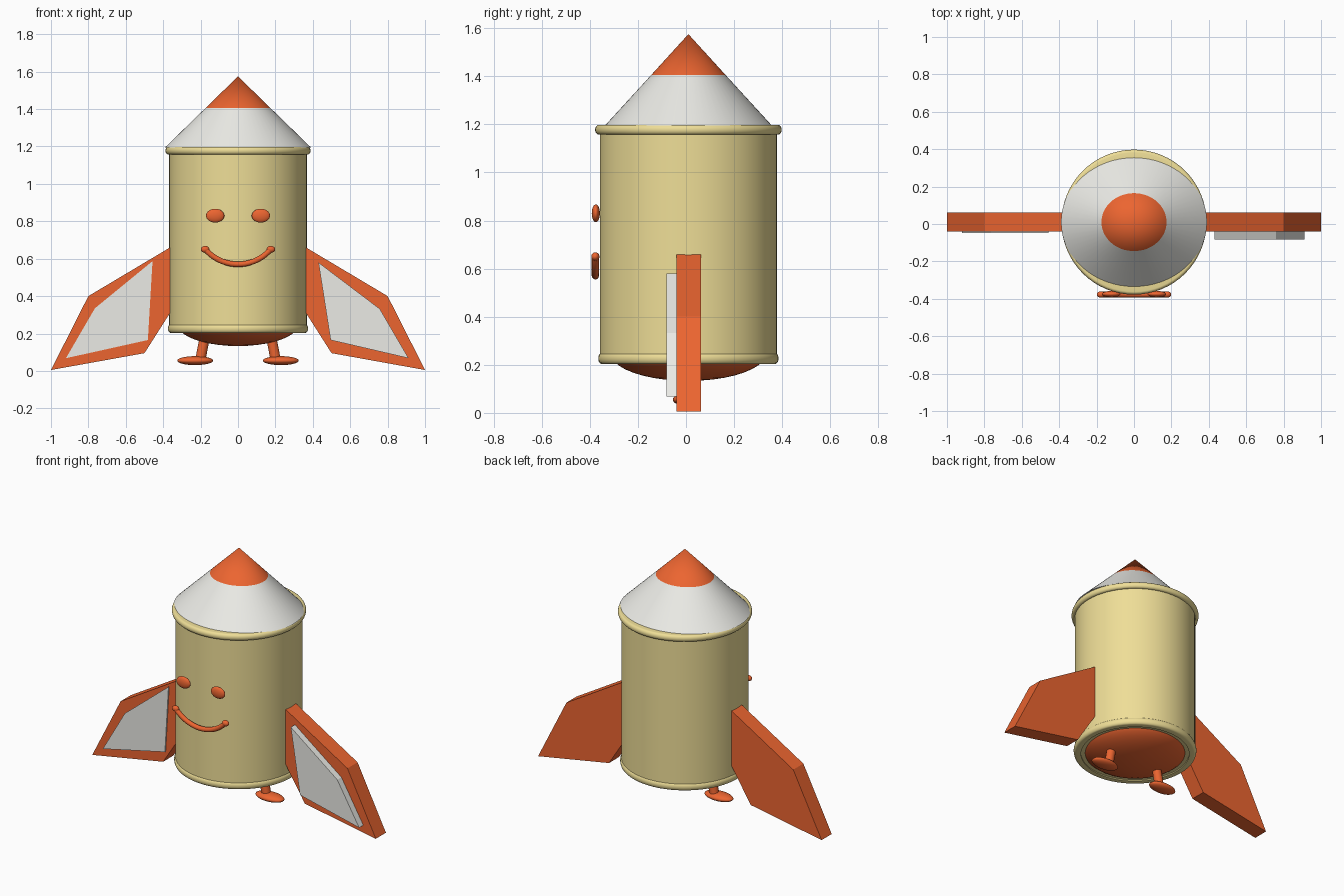
import bpy, bmesh, math
from mathutils import Vector

if "Cube" in bpy.data.objects:
    bpy.data.objects.remove(bpy.data.objects["Cube"])

CY = 0.01  # centre line of the hull in y


def material(name, rgb):
    m = bpy.data.materials.new(name)
    m.diffuse_color = (*rgb, 1)
    m.use_nodes = True
    m.node_tree.nodes["Principled BSDF"].inputs["Base Color"].default_value = m.diffuse_color
    return m


orange = material("orange", (0.84, 0.13, 0.03))
tan = material("tan", (0.86, 0.73, 0.31))
pale = material("pale", (0.83, 0.83, 0.79))


def finish(name, bm, mat, smooth=True):
    bmesh.ops.recalc_face_normals(bm, faces=bm.faces)
    me = bpy.data.meshes.new(name)
    bm.to_mesh(me)
    bm.free()
    me.materials.append(mat)
    ob = bpy.data.objects.new(name, me)
    bpy.context.collection.objects.link(ob)
    if smooth:
        bpy.ops.object.select_all(action='DESELECT')
        ob.select_set(True)
        bpy.context.view_layer.objects.active = ob
        bpy.ops.object.shade_smooth_by_angle(angle=math.radians(35))
    return ob


def lathe(name, profile, mat, sy=1.0, n=64):
    """Spin an (r, z) profile round the hull axis; sy squashes it in y."""
    bm = bmesh.new()
    vs = [bm.verts.new((r, 0, z)) for r, z in profile]
    es = [bm.edges.new(p) for p in zip(vs, vs[1:])]
    bmesh.ops.spin(bm, geom=vs + es, cent=(0, 0, 0), axis=(0, 0, 1),
                   angle=2 * math.pi, steps=n, use_merge=True)
    bmesh.ops.remove_doubles(bm, verts=bm.verts, dist=1e-5)
    for v in bm.verts:
        v.co.y = v.co.y * sy + CY
    return finish(name, bm, mat)


def ellipsoid(name, loc, radii, mat):
    bm = bmesh.new()
    bmesh.ops.create_uvsphere(bm, u_segments=32, v_segments=16, radius=1)
    bmesh.ops.scale(bm, vec=radii, verts=bm.verts)
    bmesh.ops.translate(bm, vec=loc, verts=bm.verts)
    return finish(name, bm, mat)


def plate(name, outline, y0, y1, mat):
    """Extrude an (x, z) outline from y0 to y1."""
    bm = bmesh.new()
    f = bm.faces.new([bm.verts.new((x, y0, z)) for x, z in outline])
    ext = bmesh.ops.extrude_face_region(bm, geom=[f], use_keep_orig=True)
    moved = [g for g in ext["geom"] if isinstance(g, bmesh.types.BMVert)]
    bmesh.ops.translate(bm, vec=(0, y1 - y0, 0), verts=moved)
    return finish(name, bm, mat, smooth=False)


def tube(name, points, radius, mat):
    cu = bpy.data.curves.new(name, 'CURVE')
    cu.dimensions = '3D'
    cu.bevel_depth = radius
    cu.bevel_resolution = 5
    cu.use_fill_caps = True
    sp = cu.splines.new('POLY')
    sp.points.add(len(points) - 1)
    for p, co in zip(sp.points, points):
        p.co = (*co, 1)
    sp.use_smooth = True
    cu.materials.append(mat)
    ob = bpy.data.objects.new(name, cu)
    bpy.context.collection.objects.link(ob)
    return ob


def rim(r, z0, z1):
    """Closed ring section with a rounded outer edge."""
    h, c = (z1 - z0) / 2, (z0 + z1) / 2
    arc = [(r - 0.016 + 0.016 * math.cos(a), c + h * math.sin(a))
           for a in (math.radians(d) for d in range(-90, 91, 20))]
    return [(0.33, z0)] + arc + [(0.33, z1), (0.33, z0)]


# Hull and its two rims
lathe("body", [(0, 0.21), (0.368, 0.21), (0.368, 1.19), (0, 1.19)], tan)
lathe("top_rim", rim(0.388, 1.157, 1.198), tan)
lathe("bottom_rim", rim(0.375, 0.203, 0.25), tan)

# Oval nose cone, with its coloured tip
lathe("nose_cone", [(0, 1.195), (0.39, 1.195), (0.174, 1.405)], pale, 0.89)
lathe("nose_tip", [(0.174, 1.405), (0, 1.575)], orange, 0.89)

# Domed underside
dome = [(0.325 * math.cos(a), 0.25 - 0.117 * math.sin(a))
        for a in (math.radians(d) for d in range(0, 91, 9))]
lathe("underside_dome", dome, orange)

# Mouth: a flat arc with round ends
R, A = 0.231, math.radians(49)
tube("mouth", [(R * math.sin(A * t / 12), -0.377, 0.57 + R - R * math.cos(A * t / 12))
               for t in range(-12, 13)], 0.015, orange)

# Fin panels differ a little in depth on the two sides
fin = [(0.36, 0.662), (0.8, 0.4), (1.0, 0.005), (0.5, 0.095), (0.36, 0.315)]
panels = {1: [(0.43, 0.58), (0.758, 0.332), (0.912, 0.068), (0.495, 0.165)],
          -1: [(0.457, 0.587), (0.765, 0.335), (0.92, 0.068), (0.482, 0.165)]}
front = {1: -0.082, -1: -0.048}

for side, s in (("right", 1), ("left", -1)):
    ellipsoid(f"{side}_eye", (0.122 * s, -0.375, 0.83), (0.049, 0.017, 0.037), orange)
    ellipsoid(f"{side}_mouth_end", (0.176 * s, -0.377, 0.65), (0.023, 0.017, 0.018), orange)
    plate(f"{side}_fin", [(x * s, z) for x, z in fin], -0.04, 0.062, orange)
    plate(f"{side}_fin_panel", [(x * s, z) for x, z in panels[s]], front[s], -0.035, pale)
    tube(f"{side}_leg", [(0.17 * s, 0, 0.22), (0.202 * s, 0, 0.055)], 0.028, orange)
    ellipsoid(f"{side}_foot", (0.229 * s, -0.005, 0.055), (0.096, 0.05, 0.024), orange)
